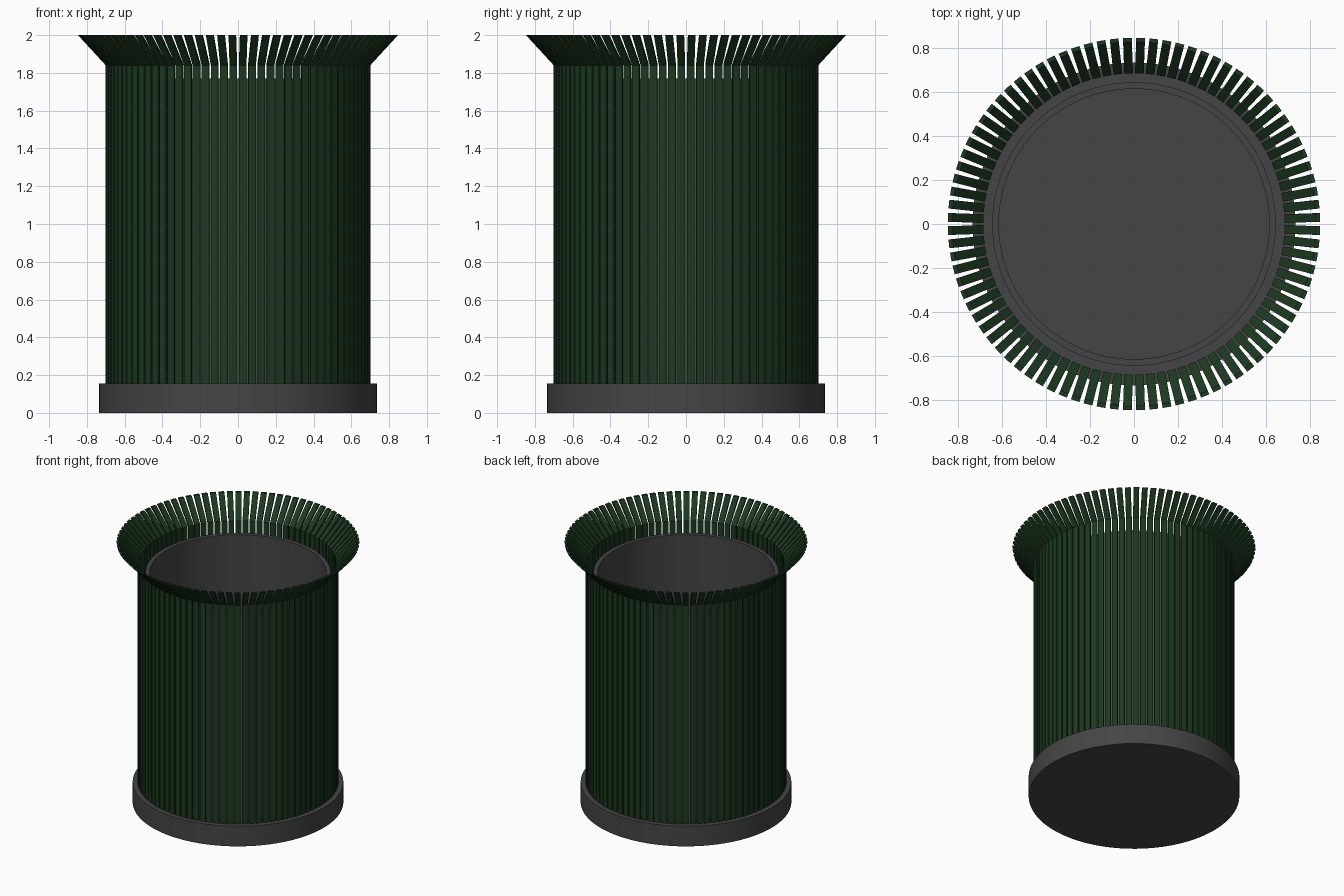
import bpy, bmesh
from math import pi, sin, cos

if "Cube" in bpy.data.objects:
    bpy.data.objects.remove(bpy.data.objects["Cube"])

def paint(obj, name, rgb):
    m = bpy.data.materials.new(name)
    m.diffuse_color = (*rgb, 1)
    m.use_nodes = True
    m.node_tree.nodes["Principled BSDF"].inputs["Base Color"].default_value = m.diffuse_color
    obj.data.materials.append(m)

def make_object(name, bm):
    bmesh.ops.recalc_face_normals(bm, faces=bm.faces)
    me = bpy.data.meshes.new(name)
    bm.to_mesh(me)
    bm.free()
    obj = bpy.data.objects.new(name, me)
    bpy.context.collection.objects.link(obj)
    return obj

def lathe(name, profile, steps=96):
    """Revolve an (r, z) profile that starts and ends on the axis."""
    bm = bmesh.new()
    vs = [bm.verts.new((r, 0, z)) for r, z in profile]
    es = [bm.edges.new(p) for p in zip(vs, vs[1:])]
    bmesh.ops.spin(bm, geom=vs + es, cent=(0, 0, 0), axis=(0, 0, 1),
                   angle=2 * pi, steps=steps, use_merge=True)
    bmesh.ops.remove_doubles(bm, verts=bm.verts, dist=1e-5)
    obj = make_object(name, bm)
    bpy.context.view_layer.objects.active = obj
    bpy.ops.object.select_all(action='DESELECT')
    obj.select_set(True)
    bpy.ops.object.shade_smooth_by_angle()
    return obj

# Solid round foot
base = lathe("base", [(0, 0), (0.735, 0), (0.735, 0.155), (0, 0.155)])
paint(base, "dark_grey", (0.06, 0.06, 0.06))

# Open inner bin with a thin wall
liner = lathe("inner_bin", [(0, 0.15), (0.645, 0.15), (0.645, 1.77),
                            (0.615, 1.77), (0.615, 0.19), (0, 0.19)])
liner.data.materials.append(base.data.materials[0])

# Ring of vertical slats, each flaring outward at the top
COUNT, WIDTH = 88, 0.04
section = [(0.70, 0.15), (0.70, 1.84), (0.847, 2.0),
           (0.828, 2.0), (0.685, 1.845), (0.685, 0.15)]
bm = bmesh.new()
for i in range(COUNT):
    a = 2 * pi * (i + 0.5) / COUNT
    c, s = cos(a), sin(a)
    sides = [[bm.verts.new((r * c - t * s, r * s + t * c, z)) for r, z in section]
             for t in (-WIDTH / 2, WIDTH / 2)]
    n = len(section)
    for k in range(n):
        j = (k + 1) % n
        bm.faces.new((sides[0][k], sides[0][j], sides[1][j], sides[1][k]))
    # side faces split at the bend to stay convex
    for v in sides:
        bm.faces.new((v[0], v[1], v[4], v[5]))
        bm.faces.new((v[1], v[2], v[3], v[4]))
slats = make_object("slats", bm)
paint(slats, "dark_green", (0.012, 0.04, 0.015))
